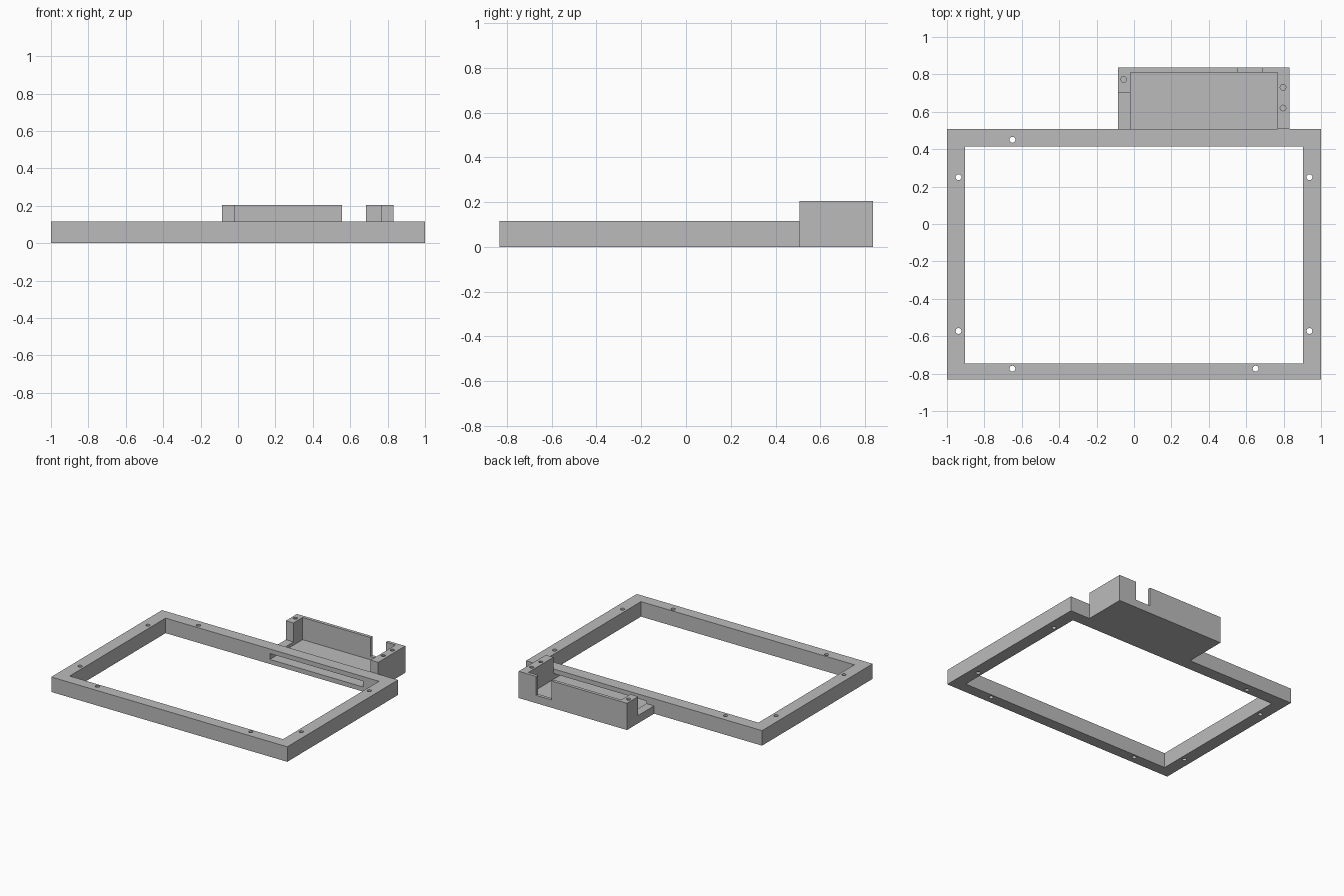
import bpy
import math

if "Cube" in bpy.data.objects:
    bpy.data.objects.remove(bpy.data.objects["Cube"])

grey = bpy.data.materials.new("plain grey")
grey.diffuse_color = (0.5, 0.5, 0.5, 1)
grey.use_nodes = True
grey.node_tree.nodes["Principled BSDF"].inputs["Base Color"].default_value = grey.diffuse_color


def box(name, x0, x1, y0, y1, z0, z1):
    bpy.ops.mesh.primitive_cube_add(
        size=1, location=((x0 + x1) / 2, (y0 + y1) / 2, (z0 + z1) / 2))
    ob = bpy.context.object
    ob.name = name
    ob.scale = (x1 - x0, y1 - y0, z1 - z0)
    bpy.ops.object.transform_apply(location=True, rotation=False, scale=True)
    ob.data.materials.append(grey)
    return ob


def hole(x, y, z0, z1, sides):
    bpy.ops.mesh.primitive_cylinder_add(
        vertices=sides, radius=0.016, depth=z1 - z0, location=(x, y, (z0 + z1) / 2))
    ob = bpy.context.object
    ob.data.materials.append(grey)
    return ob


def cut(target, cutters):
    for c in cutters:
        mod = target.modifiers.new("cut", 'BOOLEAN')
        mod.operation = 'DIFFERENCE'
        mod.solver = 'EXACT'
        mod.object = c
        bpy.context.view_layer.objects.active = target
        bpy.ops.object.modifier_apply(modifier=mod.name)
        bpy.data.objects.remove(c)


# Main frame: window, cable slot in the rear rail, through holes
frame = box("frame", -1, 1, -0.832, 0.508, 0, 0.115)
screw_spots = [(-0.65, 0.45)]
for s in (-1, 1):
    screw_spots += [(s * 0.938, 0.25), (s * 0.938, -0.572), (s * 0.65, -0.773)]
cut(frame, [box("window", -0.904, 0.904, -0.746, 0.415, -0.1, 0.3),
            box("slot", -0.02, 0.767, 0.38, 0.6, 0.035, 0.08)]
    + [hole(x, y, -0.1, 0.3, 12) for x, y in screw_spots])

# Rear tray: pocket, notch in the back wall, low step on the left, blind holes
tray = box("rear_tray", -0.085, 0.832, 0.508, 0.836, 0, 0.205)
cut(tray, [box("pocket", -0.02, 0.767, 0.4, 0.811, 0.035, 0.4),
           box("notch", 0.555, 0.685, 0.75, 0.95, 0.06, 0.4),
           box("step", -0.2, 0.0, 0.4, 0.70, 0.06, 0.4)]
    + [hole(x, y, 0.08, 0.4, 8)
       for x, y in ((-0.055, 0.773), (0.797, 0.73), (0.797, 0.62))])
